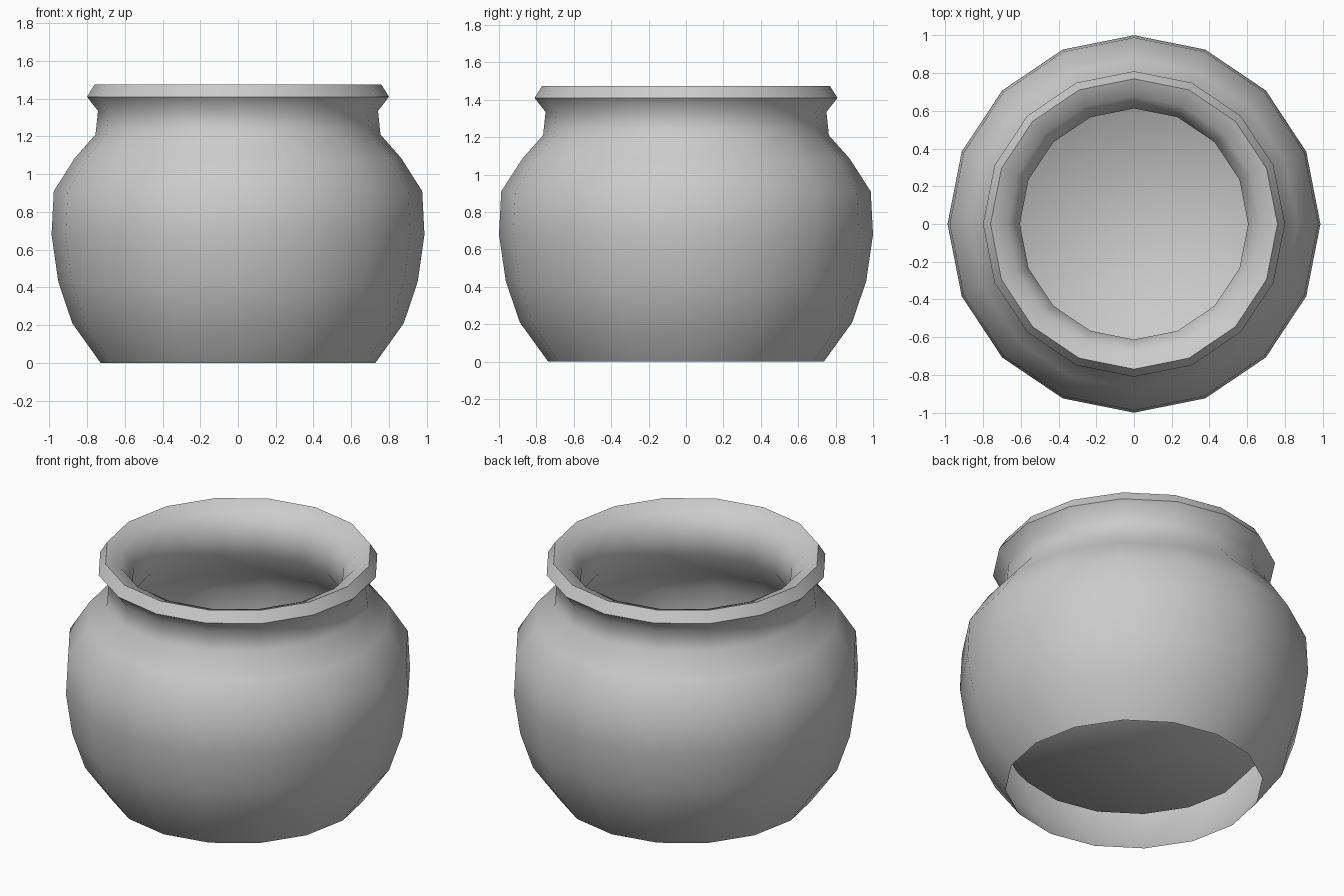
import bpy, bmesh, math

if "Cube" in bpy.data.objects:
    bpy.data.objects.remove(bpy.data.objects["Cube"])

SIDES = 16
Y_SCALE = 1.012   # pot is very slightly wider front to back


def lathe(name, profile, cap_end=False):
    """Revolve (radius, height) points around z."""
    bm = bmesh.new()
    rings = []
    for r, z in profile:
        ring = []
        for i in range(SIDES):
            a = 2 * math.pi * i / SIDES
            ring.append(bm.verts.new((r * math.cos(a), r * math.sin(a) * Y_SCALE, z)))
        rings.append(ring)
    for lo, hi in zip(rings, rings[1:]):
        for i in range(SIDES):
            j = (i + 1) % SIDES
            bm.faces.new((lo[i], lo[j], hi[j], hi[i]))
    if cap_end:
        bm.faces.new(rings[-1])
    mesh = bpy.data.meshes.new(name)
    bm.to_mesh(mesh)
    bm.free()
    obj = bpy.data.objects.new(name, mesh)
    bpy.context.collection.objects.link(obj)
    bpy.ops.object.select_all(action='DESELECT')
    obj.select_set(True)
    bpy.context.view_layer.objects.active = obj
    bpy.ops.object.shade_smooth_by_angle(angle=math.radians(58))
    return obj


# Outer wall from the open foot up to the flared lip
outer = [(0.728, 0.0), (0.878, 0.21), (0.952, 0.43), (0.988, 0.68), (0.976, 0.91),
         (0.865, 1.085), (0.755, 1.21), (0.742, 1.335), (0.80, 1.41), (0.76, 1.475)]
# Inner wall from the rounded lip, through the neck, down to the raised floor
inner = [(0.67, 1.44), (0.605, 1.34), (0.605, 1.19), (0.755, 1.0), (0.83, 0.87),
         (0.84, 0.68), (0.805, 0.46), (0.745, 0.28), (0.675, 0.195)]

lathe("pot", outer + inner, cap_end=True)
